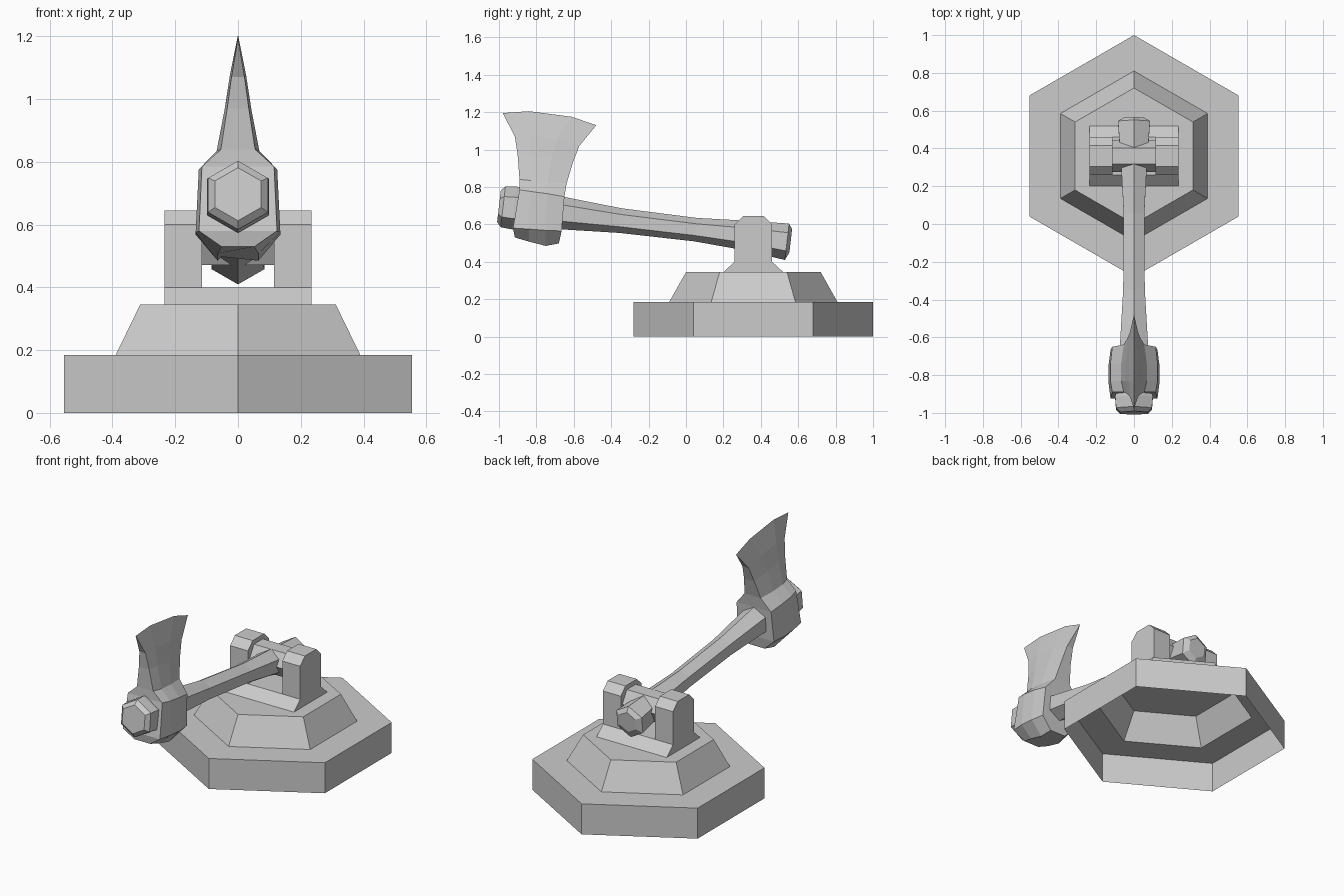
import bpy, bmesh
from math import sin, cos, pi, hypot
from mathutils import Vector

if "Cube" in bpy.data.objects:
    bpy.data.objects.remove(bpy.data.objects["Cube"])

CY = 0.36  # centre of the pedestal in y


def loft(name, rings, cap_start=True, cap_end=True):
    """Skin closed rings of equal length with flat faces."""
    bm = bmesh.new()
    rows = [[bm.verts.new(p) for p in r] for r in rings]
    n = len(rows[0])
    for a, b in zip(rows, rows[1:]):
        for i in range(n):
            j = (i + 1) % n
            bm.faces.new((a[i], a[j], b[j], b[i]))
    if cap_start:
        bm.faces.new(rows[0][::-1])
    if cap_end:
        bm.faces.new(rows[-1])
    bmesh.ops.remove_doubles(bm, verts=bm.verts, dist=1e-5)
    bmesh.ops.recalc_face_normals(bm, faces=bm.faces)
    me = bpy.data.meshes.new(name)
    bm.to_mesh(me)
    bm.free()
    ob = bpy.data.objects.new(name, me)
    bpy.context.collection.objects.link(ob)
    return ob


def hexagon(r):
    return [(r * sin(i * pi / 3), r * cos(i * pi / 3)) for i in range(6)]


def extrude_x(name, profile, x0, x1):
    """Extrude a (y, z) profile along x."""
    return loft(name, [[(x, y, z) for y, z in profile] for x in (x0, x1)])


# Stepped hexagonal pedestal, hollow and open underneath
steps = [(0.64, 0), (0.64, 0.185), (0.45, 0.185), (0.36, 0.345)]
loft("pedestal", [[(x, CY + y, z) for x, y in hexagon(r)] for r, z in steps],
     cap_start=False)

# Bracket: sloped foot, two chamfered posts and the axle between them
extrude_x("bracket_foot", [(CY - 0.16, 0.345), (CY + 0.16, 0.345),
                           (CY + 0.10, 0.40), (CY - 0.10, 0.40)], -0.235, 0.235)
post = [(CY - 0.10, 0.40), (CY + 0.10, 0.40), (CY + 0.10, 0.60),
        (CY + 0.055, 0.645), (CY - 0.055, 0.645), (CY - 0.10, 0.60)]
for side, s in (("left", -1), ("right", 1)):
    extrude_x(side + "_post", post, s * 0.115, s * 0.235)
extrude_x("axle", [(CY + b, 0.545 + a) for a, b in hexagon(0.085)], -0.115, 0.115)

# Handle: hexagonal sweep running right through the head
path = [(-1.00, 0.697, 0.085), (-0.978, 0.694, 0.11), (-0.92, 0.688, 0.115),
        (-0.66, 0.66, 0.087), (-0.35, 0.62, 0.066), (0.05, 0.572, 0.063),
        (0.30, 0.543, 0.078), (0.54, 0.507, 0.098), (0.56, 0.512, 0.062)]
ty, tz = Vector((0.115, 0.993)).normalized()
loft("handle", [[(x, y + ty * h, z + tz * h) for x, h in hexagon(r)]
                for y, z, r in path])

# Axe head: rows of (half width, then four y/z points from front to back)
rows = [
    (0.065, (-0.915, 0.53), (-0.84, 0.508), (-0.75, 0.485), (-0.68, 0.498)),
    (0.135, (-0.925, 0.58), (-0.84, 0.575), (-0.75, 0.568), (-0.665, 0.565)),
    (0.125, (-0.89, 0.785), (-0.83, 0.776), (-0.74, 0.764), (-0.65, 0.748)),
    (0.068, (-0.89, 0.84), (-0.83, 0.835), (-0.74, 0.828), (-0.638, 0.82)),
    (0.043, (-0.90, 0.97), (-0.83, 0.965), (-0.72, 0.95), (-0.605, 0.93)),
    (0.026, (-0.915, 1.07), (-0.83, 1.075), (-0.69, 1.055), (-0.57, 1.02)),
    (0.0, (-0.98, 1.195), (-0.84, 1.205), (-0.61, 1.175), (-0.48, 1.13)),
]
rings = []
for w, *pts in rows:
    k = 0.92 if w > 0.1 else 0.8
    ws = [w * k, w, w, w * k]
    right = [(a, y, z) for a, (y, z) in zip(ws, pts)]
    rings.append(right + [(-x, y, z) for x, y, z in reversed(right)])
loft("axe_head", rings, cap_end=False)
